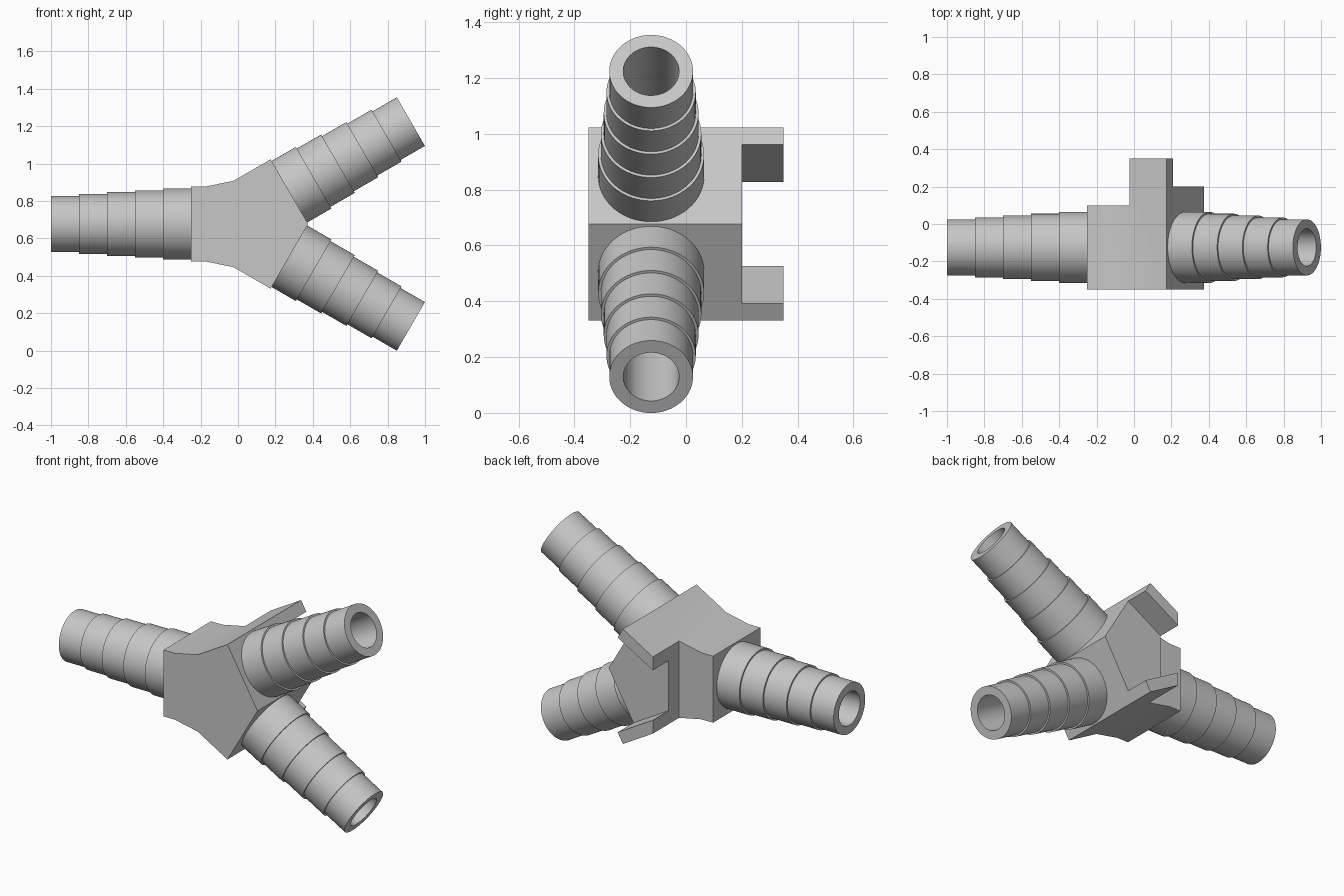
import bpy, bmesh, math
from mathutils import Vector, Matrix

if "Cube" in bpy.data.objects:
    bpy.data.objects.remove(bpy.data.objects["Cube"], do_unlink=True)

# Main dimensions
CX, CZ = -0.024, 0.677          # hub centre
AXIS_Y = -0.125                 # depth of the tube axes
HALF = 0.2                      # half width of the hub branches
BORE, CAVITY = 0.1, 0.2
STEP, STEPS = 0.15, 5
BRANCHES = {"upper_arm": (30, 0.345), "lower_arm": (-30, 0.345), "side_arm": (180, 0.226)}

grey = bpy.data.materials.new("light_grey")
grey.use_nodes = True
colour = (0.57, 0.57, 0.57, 1)
grey.diffuse_color = colour
bsdf = grey.node_tree.nodes["Principled BSDF"]
bsdf.inputs["Base Color"].default_value = colour
bsdf.inputs["Roughness"].default_value = 0.6


def make_object(name, bm):
    bmesh.ops.recalc_face_normals(bm, faces=bm.faces)
    mesh = bpy.data.meshes.new(name)
    bm.to_mesh(mesh)
    bm.free()
    mesh.materials.append(grey)
    obj = bpy.data.objects.new(name, mesh)
    bpy.context.collection.objects.link(obj)
    return obj


def prism(name, outline, y0, y1):
    """Extrude an outline, given relative to the hub centre, along y."""
    bm = bmesh.new()
    face = bm.faces.new([bm.verts.new((CX + x, y0, CZ + z)) for x, z in outline])
    out = bmesh.ops.extrude_face_region(bm, geom=[face])["geom"]
    verts = [v for v in out if isinstance(v, bmesh.types.BMVert)]
    bmesh.ops.translate(bm, verts=verts, vec=(0, y1 - y0, 0))
    return make_object(name, bm)


def place(direction, start):
    rot = direction.to_track_quat('Z', 'Y').to_matrix().to_4x4()
    return Matrix.Translation(start) @ rot


def lathe(name, profile, matrix):
    """Turn a closed (radius, height) profile about its axis."""
    bm = bmesh.new()
    verts = [bm.verts.new((r, 0, h)) for r, h in profile]
    edges = [bm.edges.new((verts[i - 1], verts[i])) for i in range(len(verts))]
    bmesh.ops.spin(bm, geom=verts + edges, cent=(0, 0, 0), axis=(0, 0, 1),
                   angle=math.tau, steps=64, use_merge=True)
    bmesh.ops.remove_doubles(bm, verts=bm.verts, dist=1e-5)
    bm.transform(matrix)
    return make_object(name, bm)


def cylinder(name, radius, length, matrix):
    bm = bmesh.new()
    bmesh.ops.create_cone(bm, cap_ends=True, segments=64, radius1=radius, radius2=radius,
                          depth=length, matrix=Matrix.Translation((0, 0, length / 2)))
    bm.transform(matrix)
    return make_object(name, bm)


def cut(target, cutter):
    cutter.hide_render = True
    mod = target.modifiers.new("cut", 'BOOLEAN')
    mod.operation, mod.solver, mod.object = 'DIFFERENCE', 'EXACT', cutter
    bpy.context.view_layer.update()
    mesh = bpy.data.meshes.new_from_object(
        target.evaluated_get(bpy.context.evaluated_depsgraph_get()))
    target.modifiers.clear()
    target.data = mesh
    bpy.data.objects.remove(cutter, do_unlink=True)


def shade(obj):
    bpy.ops.object.select_all(action='DESELECT')
    obj.select_set(True)
    bpy.context.view_layer.objects.active = obj
    bpy.ops.object.shade_smooth_by_angle(angle=math.radians(25))


# Hub: Y-shaped block, symmetric above and below
a = math.radians(30)
reach = BRANCHES["upper_arm"][1]
corner = (reach * math.cos(a) - HALF * math.sin(a), reach * math.sin(a) + HALF * math.cos(a))
top = [(-0.226, HALF), (-0.15, HALF), (0, HALF / math.cos(a)), corner]
tip = (reach * math.cos(a) + HALF * math.sin(a), 0)
hub = prism("hub", top + [tip] + [(x, -z) for x, z in reversed(top)], -0.35, 0.35)

# Lowered back on the side branch
cut(hub, prism("side_cutter", [(-1, -1), (0, -1), (0, 1), (-1, 1)], 0.1, 0.6))

# Gap between the two rear prongs
gap = [(x, 0.13 / math.cos(a) + x * math.tan(a)) for x in (-0.1, 0.6)]
cut(hub, prism("prong_gap_cutter", gap + [(x, -z) for x, z in reversed(gap)], 0.2, 0.6))

# Round cavity open to the back
cut(hub, cylinder("cavity_cutter", CAVITY, 1, place(Vector((0, 1, 0)), Vector((CX, -0.25, CZ)))))

# Stepped hose arms, with bores running into the cavity
centre = Vector((CX, AXIS_Y, CZ))
outer = []
for i in range(STEPS):
    r = 0.19 - 0.01 * i
    outer += [(r, i * STEP), (r, (i + 1) * STEP)]
profile = outer + [(BORE, STEP * STEPS), (BORE, 0)]
for name, (angle, distance) in BRANCHES.items():
    t = math.radians(angle)
    d = Vector((math.cos(t), 0, math.sin(t)))
    cut(hub, cylinder("bore_cutter", BORE, 0.6, place(d, centre + d * 0.02)))
    shade(lathe(name, profile, place(d, centre + d * distance)))
shade(hub)
